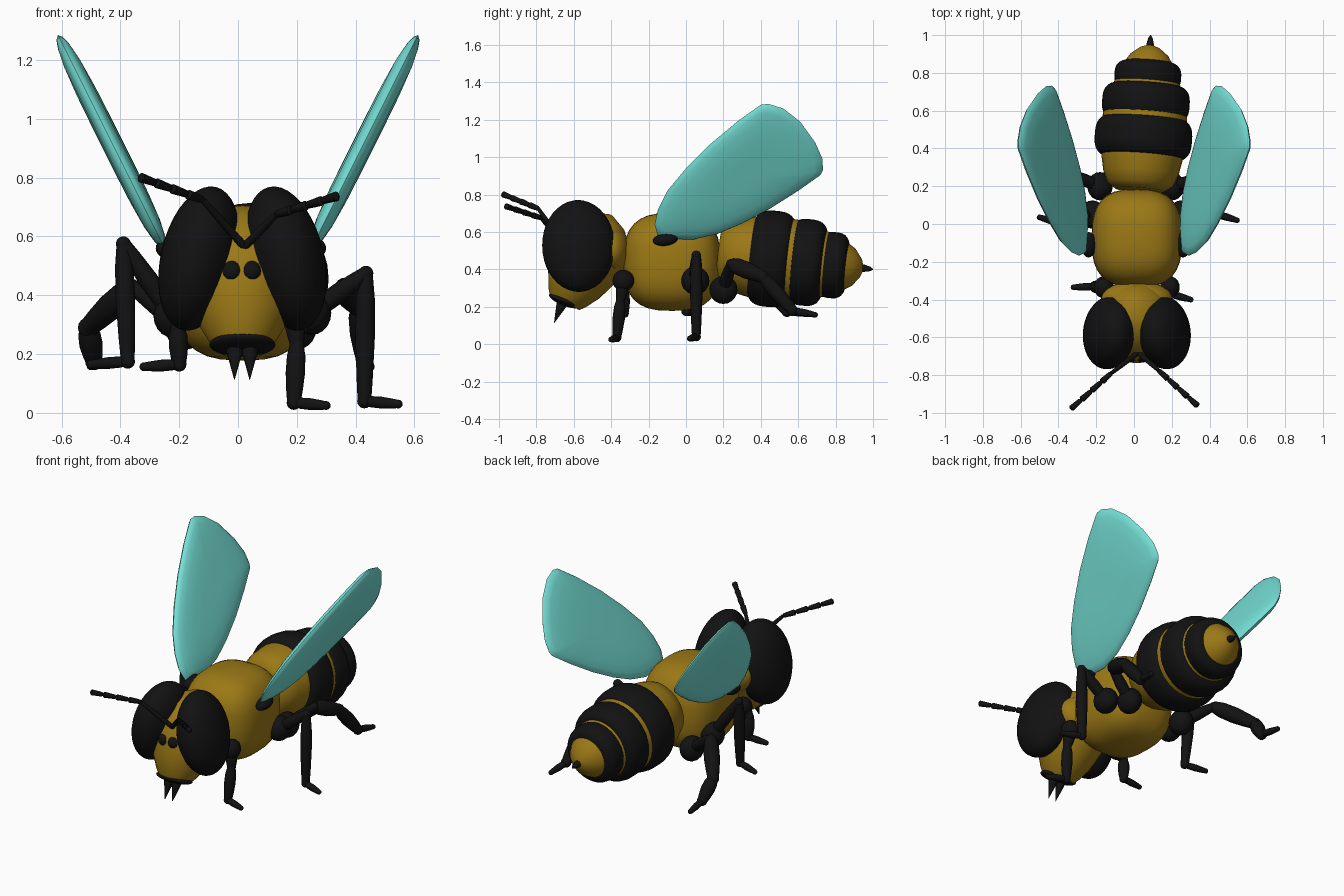
import bpy, bmesh, math
from mathutils import Vector, Matrix

cube = bpy.data.objects.get("Cube")
if cube:
    bpy.data.objects.remove(cube)


def material(name, rgb):
    m = bpy.data.materials.new(name)
    m.use_nodes = True
    m.diffuse_color = (*rgb, 1)
    m.node_tree.nodes["Principled BSDF"].inputs["Base Color"].default_value = (*rgb, 1)
    return m


GOLD = material("gold", (0.33, 0.19, 0.008))
BLACK = material("black", (0.006, 0.006, 0.006))
TEAL = material("teal", (0.18, 0.75, 0.68))


def finish(name, bm, mat, angle=50):
    bmesh.ops.recalc_face_normals(bm, faces=bm.faces[:])
    me = bpy.data.meshes.new(name)
    bm.to_mesh(me)
    bm.free()
    me.materials.append(mat)
    ob = bpy.data.objects.new(name, me)
    bpy.context.collection.objects.link(ob)
    bpy.ops.object.select_all(action='DESELECT')
    ob.select_set(True)
    bpy.context.view_layer.objects.active = ob
    bpy.ops.object.shade_smooth_by_angle(angle=math.radians(angle))
    return ob


def add_ball(bm, centre, radii, rot=Matrix(), power=1.0, n=32):
    """Ellipsoid; a power under 1 makes it boxier."""
    vs = bmesh.ops.create_uvsphere(bm, u_segments=n, v_segments=n // 2, radius=1)["verts"]
    for v in vs:
        v.co = Vector([math.copysign(abs(c) ** power, c) * r for c, r in zip(v.co, radii)])
        v.co = rot @ v.co + Vector(centre)


def add_lathe(bm, p0, p1, profile, n=32):
    """Turn (fraction along axis, radius) pairs around the line p0-p1."""
    p0, axis = Vector(p0), Vector(p1) - Vector(p0)
    q = axis.to_track_quat('Z', 'Y')
    rings = []
    for t, r in profile:
        rings.append([bm.verts.new(p0 + axis * t + q @ Vector(
            (r * math.cos(a), r * math.sin(a), 0)))
            for a in (2 * math.pi * i / n for i in range(n))])
    for a, b in zip(rings, rings[1:]):
        for i in range(n):
            j = (i + 1) % n
            bm.faces.new((a[i], a[j], b[j], b[i]))
    bm.faces.new(rings[0])
    bm.faces.new(rings[-1])


def ball(name, mat, *args, **kw):
    bm = bmesh.new()
    add_ball(bm, *args, **kw)
    return finish(name, bm, mat)


def lathe(name, mat, *args, **kw):
    bm = bmesh.new()
    add_lathe(bm, *args, **kw)
    return finish(name, bm, mat)


def turn(axis, degrees):
    return Matrix.Rotation(math.radians(degrees), 4, axis)


# Thorax
ball("thorax", GOLD, (0.015, -0.075, 0.44), (0.24, 0.26, 0.262), power=0.72)

# Abdomen with three raised bands and a sting
A, B = (0.03, 0.18, 0.485), (0.085, 0.95, 0.405)
lathe("abdomen", GOLD, A, B, [(0, 0.13), (0.04, 0.175), (0.12, 0.2), (0.25, 0.22), (0.4, 0.23),
      (0.55, 0.22), (0.7, 0.185), (0.85, 0.14), (0.93, 0.1), (0.98, 0.05), (1, 0.005)])
for name, mid, half, radius in (("front", 0.36, 0.14, 0.258), ("middle", 0.60, 0.125, 0.232),
                                ("rear", 0.785, 0.1, 0.177)):
    steps = [math.cos(math.pi * (1 - i / 14)) for i in range(15)]
    lathe(name + "_abdomen_band", BLACK, A, B,
          [(mid + half * u, radius - 0.07 * (1 - max(0, 1 - abs(u) ** 3) ** 0.5)) for u in steps])
lathe("sting", BLACK, (0.084, 0.92, 0.41), (0.088, 1.0, 0.4),
      [(0, 0.02), (0.4, 0.02), (0.8, 0.012), (1, 0.002)], n=12)

# Head, neck and mouth
lathe("head", GOLD, (0.015, -0.65, 0.225), (0.015, -0.4, 0.69),
      [(0, 0.09), (0.06, 0.115), (0.2, 0.155), (0.4, 0.19), (0.6, 0.2), (0.8, 0.165),
       (0.93, 0.1), (1, 0.01)])
ball("neck", GOLD, (0.015, -0.4, 0.5), (0.19, 0.1, 0.13))
ball("mouth", BLACK, (0.015, -0.65, 0.232), (0.113, 0.088, 0.026), turn('X', -22))
for side, x in (("right", -0.012), ("left", 0.04)):
    lathe(side + "_mandible", BLACK, (x, -0.66, 0.225), (x, -0.705, 0.113),
          [(0, 0.032), (1, 0.001)], n=12)

# Eyes, nose bumps and antennae
for side, s in (("right", -1), ("left", 1)):
    ball(side + "_eye", BLACK, (0.015 + s * 0.147, -0.575, 0.525), (0.13, 0.195, 0.25),
         turn('Y', -s * 13) @ turn('Z', s * 6), n=40)
    ball(side + "_nose_bump", BLACK, (0.013 + s * 0.033, -0.7, 0.482), (0.034, 0.034, 0.036), n=16)

ANTENNAE = {"right": ((-0.12, -0.79, 0.725), (-0.335, -0.98, 0.802)),
            "left": ((0.13, -0.775, 0.675), (0.34, -0.965, 0.738))}
for side, (elbow, tip) in ANTENNAE.items():
    bm = bmesh.new()
    add_lathe(bm, (0.022, -0.68, 0.565), elbow, [(0, 0.014), (0.6, 0.013), (1, 0.01)], n=12)
    elbow, tip = Vector(elbow), Vector(tip)
    for i in range(4):
        add_lathe(bm, elbow.lerp(tip, i / 4), elbow.lerp(tip, (i + 1) / 4),
                  [(0, 0.007), (0.06, 0.013), (0.9, 0.017), (1, 0.008)], n=12)
    finish(side + "_antenna", bm, BLACK)

# Wings: domed blades leaning outwards, outline as (y, z)
OUTLINE = [(-0.15, 0.575), (-0.08, 0.562), (0.04, 0.56), (0.17, 0.59), (0.3, 0.645),
           (0.45, 0.725), (0.6, 0.82), (0.72, 0.905), (0.732, 0.93), (0.73, 0.99),
           (0.69, 1.08), (0.61, 1.19), (0.52, 1.26), (0.44, 1.285), (0.4, 1.28),
           (0.28, 1.195), (0.13, 1.07), (0, 0.94), (-0.1, 0.82), (-0.15, 0.72), (-0.168, 0.64)]
for side, s in (("right", -1), ("left", 1)):
    bm = bmesh.new()
    normal = Vector((0.894, 0, -0.447))
    levels = []
    for face in (-1, 1):
        for k in (0.25, 0.5, 0.75, 0.9, 0.97, 1.0)[::-face]:
            if face == 1 and k == 1.0:
                continue
            h = face * 0.036 * math.sqrt(1 - k ** 4)
            ring = []
            for y, z in OUTLINE:
                y, z = 0.28 + (y - 0.28) * k, 0.9 + (z - 0.9) * k
                p = Vector((0.255 + (z - 0.57) * 0.5, y, z)) + normal * h
                ring.append(bm.verts.new((s * p.x, p.y, p.z)))
            levels.append(ring)
    # order the loops from one face centre, over the rim, to the other
    back, front = levels[:6], levels[6:]
    back.sort(key=lambda r: (r[0].co - r[10].co).length)
    front.sort(key=lambda r: -(r[0].co - r[10].co).length)
    loops = back + front
    for a, b in zip(loops, loops[1:]):
        for i in range(len(a)):
            j = (i + 1) % len(a)
            bm.faces.new((a[i], a[j], b[j], b[i]))
    bm.faces.new(loops[0])
    bm.faces.new(loops[-1])
    finish(side + "_wing", bm, TEAL)
    ball(side + "_wing_root", BLACK, (0.01 + s * 0.25, -0.11, 0.56), (0.04, 0.068, 0.034),
         turn('X', 8), n=20)

# Legs: joint positions from hip to toe, with the thickness of each segment
LEGS = {
    "left_front_leg": [(0.19, -0.335, 0.34), (0.2, -0.35, 0.235), (0.19, -0.37, 0.035), (0.3, -0.4, 0.025)],
    "right_front_leg": [(-0.16, -0.335, 0.34), (-0.205, -0.335, 0.29), (-0.2, -0.33, 0.165), (-0.32, -0.335, 0.157)],
    "left_middle_leg": [(0.25, 0.05, 0.34), (0.435, 0.055, 0.475), (0.43, 0.055, 0.04), (0.545, 0.02, 0.03)],
    "right_middle_leg": [(-0.22, 0.05, 0.33), (-0.39, 0.035, 0.575), (-0.375, 0.0, 0.175), (-0.5, 0.035, 0.165)],
    "left_hind_leg": [(0.2, 0.2, 0.29), (0.36, 0.24, 0.43), (0.41, 0.41, 0.36), (0.43, 0.57, 0.18), (0.45, 0.69, 0.157)],
    "right_hind_leg": [(-0.18, 0.2, 0.29), (-0.36, 0.27, 0.43), (-0.51, 0.46, 0.29), (-0.49, 0.54, 0.175), (-0.5, 0.67, 0.16)],
}
for name, pts in LEGS.items():
    bm = bmesh.new()
    hip = 0.058 if "front" in name else 0.075
    add_ball(bm, pts[0], (hip * 0.9, hip, hip), n=20)
    widths = [0.034, 0.033, 0.02] if len(pts) == 4 else [0.034, 0.046, 0.04, 0.02]
    for a, b, w in zip(pts, pts[1:], widths):
        add_lathe(bm, a, b, [(0, w * 0.7), (0.2, w * 0.95), (0.5, w), (0.8, w * 0.85), (1, w * 0.7)], n=16)
        add_ball(bm, b, (w * 0.75,) * 3, n=16)
    add_ball(bm, pts[-2], (0.024,) * 3, n=16)
    finish(name, bm, BLACK)
